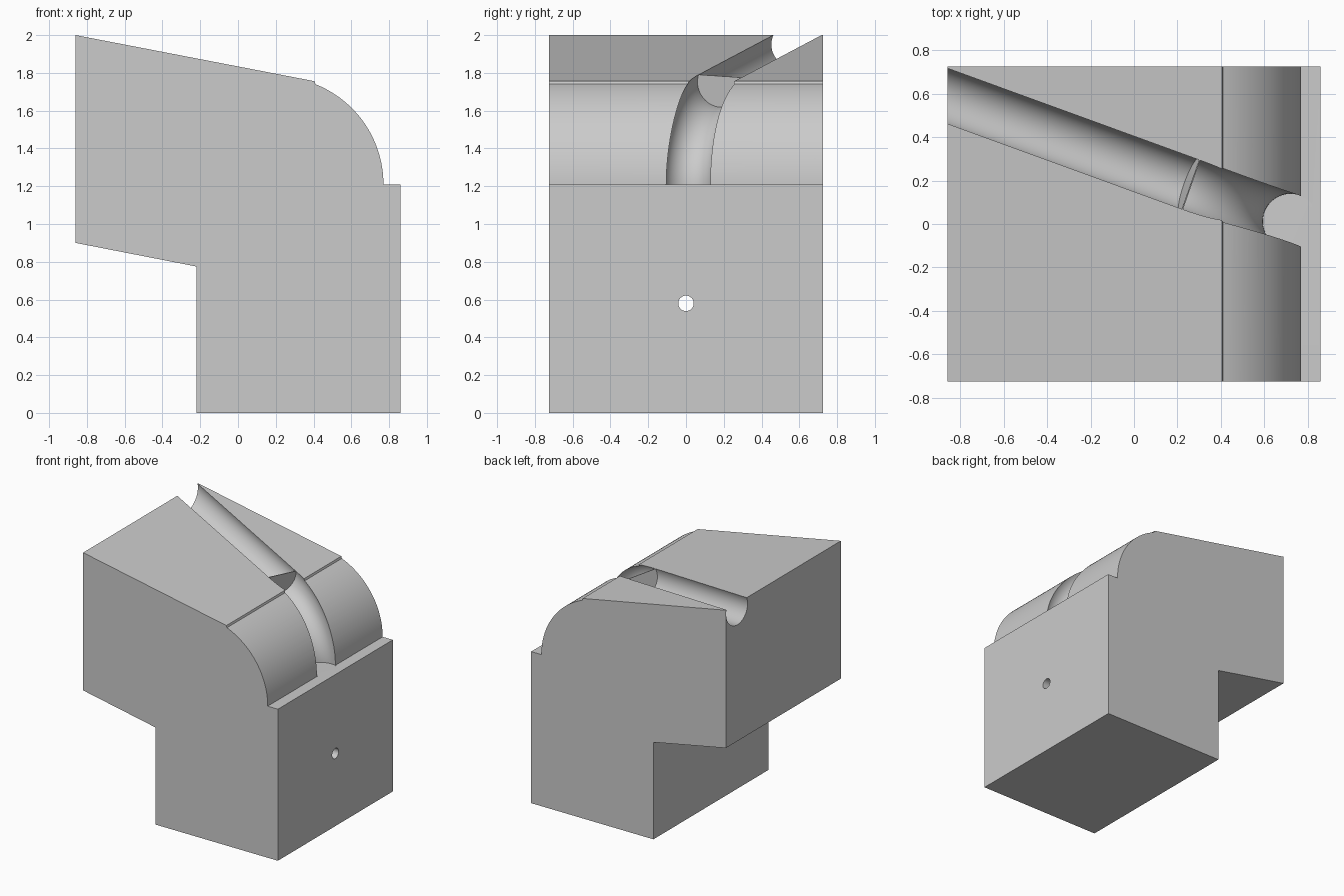
import bpy, bmesh, math
from mathutils import Vector

if "Cube" in bpy.data.objects:
    bpy.data.objects.remove(bpy.data.objects["Cube"])

grey = bpy.data.materials.new("plain_grey")
grey.use_nodes = True
colour = (0.6, 0.6, 0.6, 1)
grey.diffuse_color = colour
grey.node_tree.nodes["Principled BSDF"].inputs["Base Color"].default_value = colour


def make_object(name, bm):
    bmesh.ops.recalc_face_normals(bm, faces=bm.faces)
    mesh = bpy.data.meshes.new(name)
    bm.to_mesh(mesh)
    bm.free()
    mesh.materials.append(grey)
    obj = bpy.data.objects.new(name, mesh)
    bpy.context.collection.objects.link(obj)
    return obj


def tube(name, path, radius, side, sides=64):
    """Closed round bar swept along a path lying square to the side vector."""
    bm = bmesh.new()
    rings = []
    for i, p in enumerate(path):
        before, after = path[max(i - 1, 0)], path[min(i + 1, len(path) - 1)]
        up = side.cross((after - before).normalized())
        rings.append([bm.verts.new(p + radius * (math.cos(a) * side + math.sin(a) * up))
                      for a in (math.tau * k / sides for k in range(sides))])
    for r0, r1 in zip(rings, rings[1:]):
        for k in range(sides):
            n = (k + 1) % sides
            bm.faces.new((r0[k], r0[n], r1[n], r1[k]))
    bm.faces.new(rings[0])
    bm.faces.new(rings[-1])
    obj = make_object(name, bm)
    obj.hide_render = True
    return obj


# Block: side profile with a rounded shoulder, extruded through the depth
half_depth = 0.725
profile = [(-0.86, 2), (-0.86, 0.9), (-0.22, 0.775), (-0.22, 0), (0.86, 0), (0.86, 1.21)]
arc_end, steps = math.acos(0.21 / 0.57), 40
for i in range(steps + 1):
    a = arc_end * i / steps
    profile.append((0.2 + 0.57 * math.cos(a), 1.21 + 0.57 * math.sin(a)))
profile.append((0.405, 1.756))
bm = bmesh.new()
face = bm.faces.new([bm.verts.new((x, -half_depth, z)) for x, z in profile])
moved = bmesh.ops.extrude_face_region(bm, geom=[face])["geom"]
bmesh.ops.translate(bm, vec=(0, 2 * half_depth, 0),
                    verts=[v for v in moved if isinstance(v, bmesh.types.BMVert)])
block = make_object("block", bm)

# Groove centre line: straight along the sloping top, then bending down to the ledge
radius, slope, turn = 0.127, 0.193, -0.364


def axis_point(x):
    return Vector((x, 0.012 + turn * (x - 0.72), 1.756 + slope * (0.405 - x) - 0.042))


joint, corner = axis_point(0.255), axis_point(0.72)
foot = Vector((corner.x, corner.y, 1.208))
along = (corner - joint).normalized()
side = Vector((-turn, 1, 0)).normalized()
gap = along * 0.002          # leaves a thin web across the groove
start = joint + gap
h1, h2 = start.lerp(corner, 0.55), foot.lerp(corner, 0.55)
bend = []
for i in range(33):
    t = i / 32
    u = 1 - t
    bend.append(u**3 * start + 3 * u * u * t * h1 + 3 * u * t * t * h2 + t**3 * foot)

# Cutters: straight groove, bent groove and the small through hole
cutters = [
    tube("straight_groove_cutter", [axis_point(-1.1), joint - gap], radius, side),
    tube("bent_groove_cutter", bend, radius, side),
    tube("hole_cutter", [Vector((-1, 0, 0.58)), Vector((1, 0, 0.58))], 0.041,
         Vector((0, 1, 0)), 32),
]
bpy.context.view_layer.objects.active = block
block.select_set(True)
for cutter in cutters:
    mod = block.modifiers.new(cutter.name, "BOOLEAN")
    mod.operation = "DIFFERENCE"
    mod.solver = "EXACT"
    mod.object = cutter
    bpy.ops.object.modifier_apply(modifier=mod.name)
    bpy.data.objects.remove(cutter)

bpy.ops.object.shade_smooth_by_angle(angle=math.radians(25))
